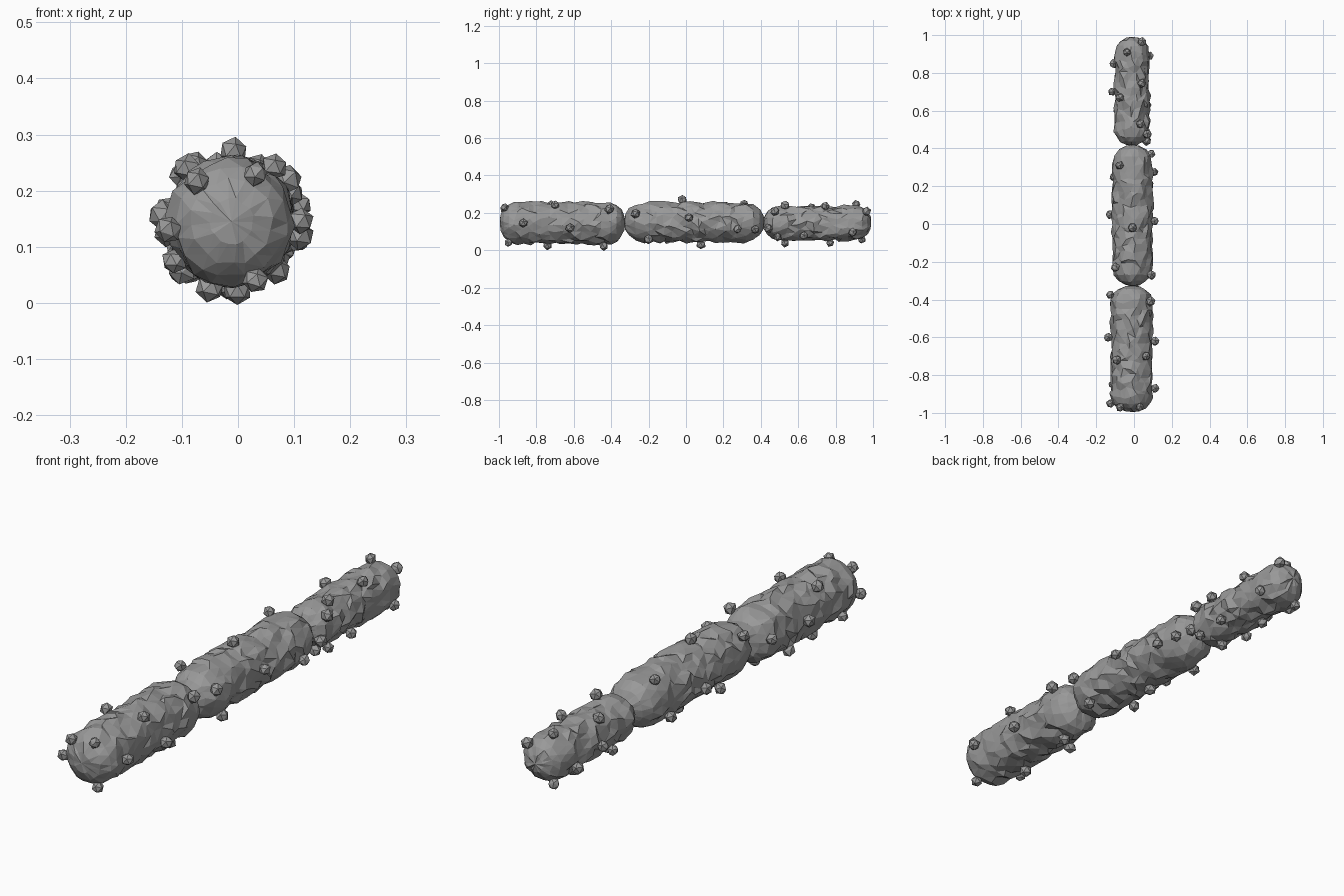
import bpy, bmesh, math, random
from mathutils import Vector

if "Cube" in bpy.data.objects:
    bpy.data.objects.remove(bpy.data.objects["Cube"])

random.seed(7)

grey = bpy.data.materials.new("stone grey")
grey.diffuse_color = (0.32, 0.32, 0.32, 1)
grey.use_nodes = True
grey.node_tree.nodes["Principled BSDF"].inputs["Base Color"].default_value = grey.diffuse_color


def finish(bm, name):
    bmesh.ops.recalc_face_normals(bm, faces=bm.faces[:])
    mesh = bpy.data.meshes.new(name)
    bm.to_mesh(mesh)
    bm.free()
    mesh.materials.append(grey)
    obj = bpy.data.objects.new(name, mesh)
    bpy.context.collection.objects.link(obj)


def profile(y, y0, y1, r, cap):
    """Radius of a blunt rounded rod at y."""
    d = min(y - y0, y1 - y)
    if d >= cap:
        return r
    t = 1 - max(d, 0) / cap
    return r * math.sqrt(max(0.0, 1 - t ** 2.2))


def rod(name, y0, y1, r, cx, cz, cap):
    """Rough faceted capsule lying along y."""
    n = 18
    ys = [cap * (1 - math.cos(a)) for a in (0.36, 0.72, 1.1)]
    count = round((y1 - y0 - 2 * cap) / 0.036)
    stations = [y0 + d for d in ys]
    stations += [y0 + cap + (y1 - y0 - 2 * cap) * i / count for i in range(count + 1)]
    stations += [y1 - d for d in reversed(ys)]
    bm = bmesh.new()
    rings = []
    for k, y in enumerate(stations):
        on_cap = k < 3 or k >= len(stations) - 3
        rough = 0.004 if on_cap else 0.009
        ring = []
        for i in range(n):
            a = 2 * math.pi * (i + 0.5 * (k % 2) + random.uniform(-0.3, 0.3)) / n
            rad = profile(y, y0, y1, r, cap) + random.uniform(-rough, rough)
            dy = random.uniform(-1, 1) * (0.004 if on_cap else 0.015)
            ring.append(bm.verts.new((cx + rad * math.cos(a), y + dy, cz + rad * math.sin(a))))
        rings.append(ring)
    # staggered triangles between neighbouring rings
    for k in range(len(rings) - 1):
        a, b = rings[k], rings[k + 1]
        for i in range(n):
            j = (i + 1) % n
            if k % 2 == 0:
                bm.faces.new((a[i], a[j], b[i]))
                bm.faces.new((a[j], b[j], b[i]))
            else:
                bm.faces.new((a[i], a[j], b[j]))
                bm.faces.new((a[i], b[j], b[i]))
    for ring, y in ((rings[0], y0), (rings[-1], y1)):
        tip = bm.verts.new((cx, y, cz))
        for i in range(n):
            bm.faces.new((ring[i], ring[(i + 1) % n], tip))
    finish(bm, name)


def nodules(name, spots, y0, y1, r, cx, cz, cap):
    """Small faceted knobs on the rod, given as (y, angle in degrees)."""
    bm = bmesh.new()
    for y, deg in spots:
        a = math.radians(deg)
        rad = profile(y, y0, y1, r, cap) + 0.014
        centre = Vector((cx + rad * math.cos(a), y, cz + rad * math.sin(a)))
        size = random.uniform(0.023, 0.027)
        new = bmesh.ops.create_icosphere(bm, subdivisions=1, radius=size)["verts"]
        spin = Vector((random.random(), random.random(), 1)).to_track_quat('X', 'Z')
        for v in new:
            v.co = centre + spin @ v.co * random.uniform(0.9, 1.06)
    finish(bm, name)


front = dict(y0=-0.995, y1=-0.325, r=0.110, cx=-0.012, cz=0.145, cap=0.085)
middle = dict(y0=-0.33, y1=0.42, r=0.106, cx=-0.008, cz=0.15, cap=0.11)
back = dict(y0=0.415, y1=0.99, r=0.092, cx=-0.01, cz=0.145, cap=0.085)

# three rods, end to end
rod("front_rod", **front)
rod("middle_rod", **middle)
rod("back_rod", **back)

# knobs scattered over each rod
nodules("front_rod_nodules", [
    (-0.95, 187), (-0.97, 63), (-0.95, -68), (-0.87, 0), (-0.70, 52), (-0.72, 130),
    (-0.60, 175), (-0.62, -12), (-0.41, 37), (-0.375, 170), (-0.74, -108),
    (-0.44, -85), (-0.85, 215), (-0.52, 225), (-0.97, 130)], **front)
nodules("middle_rod_nodules", [
    (-0.27, 25), (-0.23, 140), (-0.02, 90), (0.015, 12), (0.275, -18), (0.31, 125),
    (0.08, -95), (-0.20, -50), (0.37, -22), (0.05, 192), (0.25, 215), (-0.10, 230)], **middle)
nodules("back_rod_nodules", [
    (0.475, 38), (0.49, -45), (0.53, 65), (0.63, -40), (0.67, 128), (0.745, 60),
    (0.89, -28), (0.91, 105), (0.965, 50), (0.53, -95), (0.77, -100), (0.70, 185),
    (0.85, 205), (0.60, 222), (0.94, 240), (0.44, -20)], **back)
